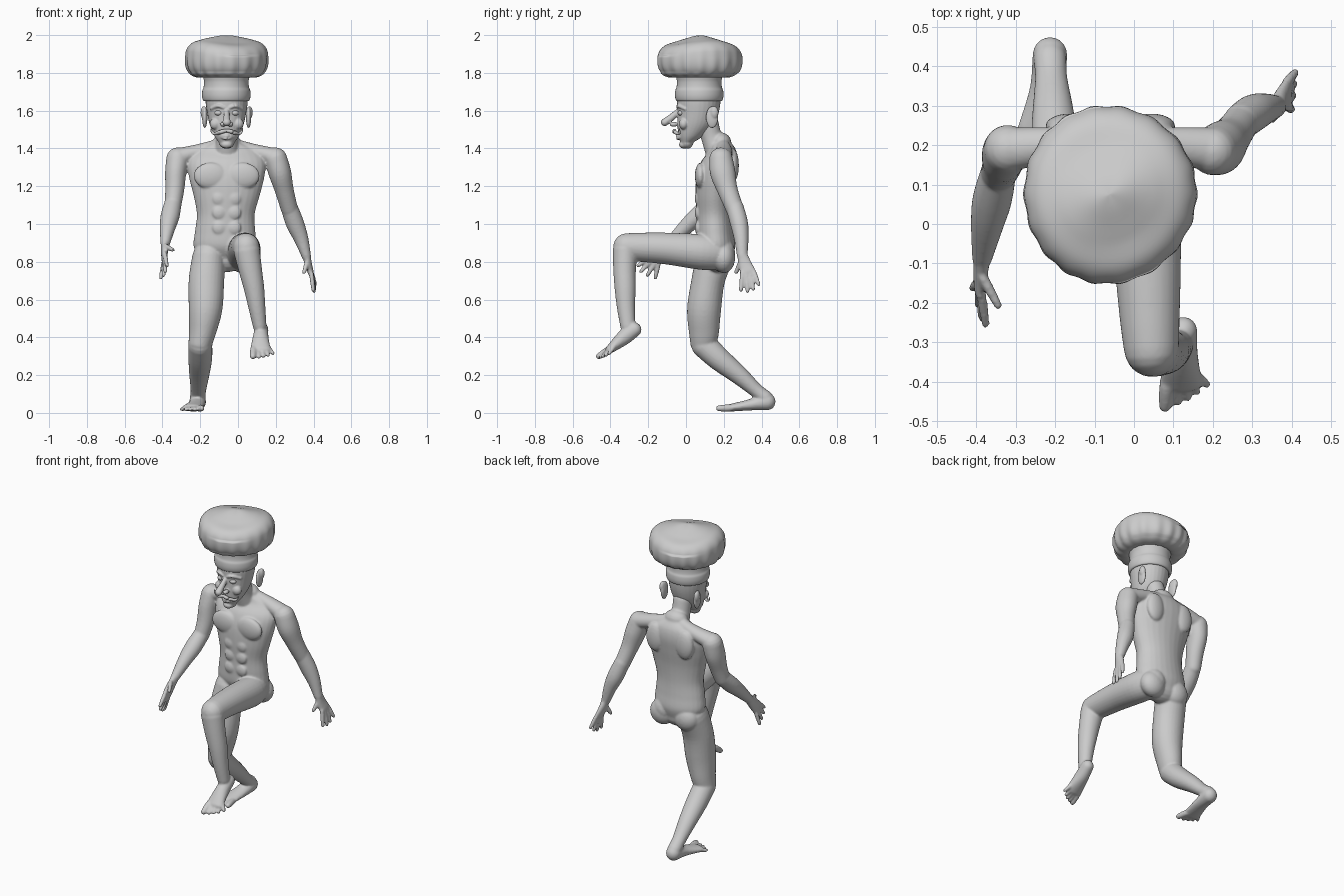
import bpy, bmesh, math
from mathutils import Vector, Matrix

CX = -0.06  # centre line of torso and head


def spline(path, steps=5):
    pts = [Vector(p) for p in path]
    out = []
    for i in range(len(pts) - 1):
        p0, p1, p2 = pts[max(i - 1, 0)], pts[i], pts[i + 1]
        p3 = pts[min(i + 2, len(pts) - 1)]
        for k in range(steps):
            t = k / steps
            out.append(0.5 * (2 * p1 + (p2 - p0) * t + (2 * p0 - 5 * p1 + 4 * p2 - p3) * t * t
                              + (3 * p1 - p0 - 3 * p2 + p3) * t ** 3))
    return out + [pts[-1]]


def loft(bm, path, flat=False, cap=1.0, segs=28):
    """Skin elliptical rings (x, y, z, rx, ry) along a smooth path with rounded ends."""
    pts = spline(path)
    rings = []
    n = len(pts)
    for i, p in enumerate(pts):
        c = Vector(p[:3])
        t = Vector(pts[min(i + 1, n - 1)][:3]) - Vector(pts[max(i - 1, 0)][:3])
        t = Vector((0, 0, 1)) if flat else t.normalized()
        ref = Vector((1, 0, 0)) if abs(t.x) < 0.9 else Vector((0, 1, 0))
        u = (ref - t * ref.dot(t)).normalized()
        rings.append((c, t, u, t.cross(u), max(p[3], .001), max(p[4], .001)))

    def end(ring, sign):
        c, t, u, v, a, b = ring
        r = min(a, b) * cap
        angs = [math.radians(d) for d in (20, 40, 60, 77, 88)]
        return [(c + t * sign * r * math.sin(w), t, u, v, a * math.cos(w), b * math.cos(w)) for w in angs]
    if cap:
        rings = end(rings[0], -1)[::-1] + rings + end(rings[-1], 1)
    loops = []
    for c, t, u, v, a, b in rings:
        loops.append([bm.verts.new(c + u * a * math.cos(w) + v * b * math.sin(w))
                      for w in (2 * math.pi * k / segs for k in range(segs))])
    faces = [bm.faces.new(loops[0][::-1]), bm.faces.new(loops[-1])]
    for l0, l1 in zip(loops, loops[1:]):
        for k in range(segs):
            j = (k + 1) % segs
            faces.append(bm.faces.new((l0[k], l0[j], l1[j], l1[k])))
    bmesh.ops.recalc_face_normals(bm, faces=faces)


def ball(bm, c, r):
    m = Matrix.Translation(c) @ Matrix.Diagonal((*r, 1))
    bmesh.ops.create_uvsphere(bm, u_segments=24, v_segments=14, radius=1, matrix=m)


def digits(bm, a, b, tips, r):
    """Fingers or toes fanned between root points a and b."""
    a, b = Vector(a), Vector(b)
    for i, tip in enumerate(tips):
        root, tip = a.lerp(b, i / (len(tips) - 1)), Vector(tip)
        k = r[i] if isinstance(r, (list, tuple)) else r
        e = tip - (tip - root).normalized() * k * .85
        m = root.lerp(e, .5)
        loft(bm, [(*root, k, k), (*m, k, k), (*e, k * .85, k * .85)], segs=14)


def finish(name, bm, voxel=0, smooth=0):
    me = bpy.data.meshes.new(name)
    bm.to_mesh(me)
    bm.free()
    ob = bpy.data.objects.new(name, me)
    bpy.context.collection.objects.link(ob)
    bpy.context.view_layer.objects.active = ob
    if voxel:
        mod = ob.modifiers.new("merge", 'REMESH')
        mod.mode, mod.voxel_size = 'VOXEL', voxel
        bpy.ops.object.modifier_apply(modifier=mod.name)
    if smooth:
        mod = ob.modifiers.new("soften", 'SMOOTH')
        mod.factor, mod.iterations = .5, smooth
        bpy.ops.object.modifier_apply(modifier=mod.name)
    for p in ob.data.polygons:
        p.use_smooth = True
    return ob


# Torso with chest, belly, back and seat muscles
bm = bmesh.new()
loft(bm, [(-.07, .17, .82, .13, .075), (-.07, .16, .88, .165, .10), (-.068, .153, .96, .16, .098),
          (-.065, .15, 1.05, .153, .095), (CX, .15, 1.15, .175, .10), (CX, .16, 1.25, .20, .105),
          (CX, .177, 1.33, .205, .097), (CX, .195, 1.39, .165, .07), (CX, .185, 1.43, .075, .055)], flat=True)
loft(bm, [(CX, .16, 1.39, .065, .06), (CX, .135, 1.46, .055, .055), (CX, .115, 1.53, .058, .058)])
for s in (-1, 1):
    ball(bm, (CX + s * .085, .077, 1.255), (.09, .03, .07))
    ball(bm, (CX + s * .105, .248, 1.31), (.06, .032, .09))
    ball(bm, (CX + s * .085, .20, .82), (.08, .06, .08))
    loft(bm, [(CX + s * .03, .195, 1.415, .035, .04), (CX + s * .14, .2, 1.385, .045, .04),
              (CX + s * .25, .19, 1.355, .055, .048)])
    for z in (.98, 1.06, 1.135):
        ball(bm, (CX + s * .04, .062, z), (.036, .015, .036))

# Arms and hands
loft(bm, [(.20, .185, 1.345, .06, .062), (.222, .195, 1.27, .06, .067),
          (.245, .22, 1.18, .05, .054), (.272, .258, 1.08, .045, .047)])
loft(bm, [(.27, .258, 1.09, .045, .047), (.303, .282, 1.0, .048, .047),
          (.335, .293, .92, .038, .038), (.362, .298, .83, .025, .028)])
loft(bm, [(.364, .30, .83, .022, .028), (.372, .312, .79, .019, .035), (.385, .328, .745, .016, .042)])
digits(bm, (.388, .298, .74), (.388, .36, .745),
       [(.40, .29, .64), (.405, .327, .634), (.407, .358, .645), (.412, .388, .67)], .0125)
digits(bm, (.368, .297, .80), (.366, .29, .80), [(.347, .26, .735)] * 2, .0125)
loft(bm, [(-.32, .19, 1.345, .06, .062), (-.33, .175, 1.27, .056, .066),
          (-.335, .15, 1.18, .05, .054), (-.345, .125, 1.10, .045, .047)])
loft(bm, [(-.345, .125, 1.105, .046, .047), (-.36, .06, 1.04, .05, .048),
          (-.372, 0, .985, .042, .041), (-.385, -.085, .90, .026, .028)])
loft(bm, [(-.386, -.09, .895, .022, .028), (-.389, -.12, .86, .019, .035), (-.39, -.16, .82, .016, .042)])
digits(bm, (-.386, -.185, .835), (-.394, -.145, .79),
       [(-.375, -.262, .772), (-.385, -.245, .742), (-.395, -.21, .72), (-.411, -.165, .705)], .0125)
digits(bm, (-.385, -.13, .88), (-.384, -.135, .885), [(-.34, -.215, .86)] * 2, .0125)

# Raised leg and foot
loft(bm, [(.01, .18, .845, .08, .09), (.03, .08, .852, .088, .094), (.035, -.1, .87, .084, .084),
          (.04, -.24, .877, .076, .077), (.044, -.315, .878, .07, .073)])
loft(bm, [(.046, -.322, .86, .07, .066), (.065, -.325, .76, .062, .06), (.085, -.322, .66, .054, .056),
          (.10, -.318, .56, .045, .048), (.115, -.308, .46, .036, .04)])
loft(bm, [(.125, -.272, .442, .036, .038), (.12, -.33, .398, .042, .04), (.119, -.405, .335, .055, .022)])
digits(bm, (.083, -.41, .335), (.162, -.385, .345),
       [(.078, -.475, .29), (.112, -.46, .29), (.138, -.448, .293), (.163, -.432, .298), (.19, -.412, .308)],
       (.019, .013, .013, .012, .012))

# Standing leg and foot
loft(bm, [(-.155, .15, .82, .088, .098), (-.167, .117, .70, .094, .088), (-.172, .096, .55, .089, .09),
          (-.188, .095, .43, .072, .08), (-.20, .092, .37, .063, .07)])
loft(bm, [(-.20, .095, .36, .064, .068), (-.20, .175, .285, .063, .062), (-.205, .28, .20, .053, .05),
          (-.21, .37, .12, .041, .038), (-.213, .42, .08, .042, .04)])
loft(bm, [(-.213, .43, .06, .044, .046), (-.22, .34, .043, .045, .03), (-.242, .235, .027, .055, .02)])
digits(bm, (-.205, .235, .026), (-.28, .245, .024),
       [(-.19, .158, .024), (-.228, .165, .018), (-.255, .177, .018), (-.28, .192, .018), (-.305, .21, .018)],
       (.019, .013, .013, .012, .012))
finish("body", bm, .006, 6)

# Head with nose, ears, brows, cheeks and lips
bm = bmesh.new()
loft(bm, [(CX, .005, 1.432, .042, .034), (CX, .025, 1.465, .065, .065), (CX, .05, 1.52, .088, .095),
          (CX, .063, 1.58, .102, .108), (CX, .068, 1.65, .112, .115), (CX, .07, 1.72, .11, .112)], flat=True)
loft(bm, [(CX, -.035, 1.605, .013, .012), (CX, -.07, 1.57, .016, .018), (CX, -.113, 1.538, .022, .02)])
for z in (1.452, 1.467):
    loft(bm, [(CX - .04, -.018, 1.465, .005, .005), (CX, -.045, z, .009, .008),
              (CX + .04, -.018, 1.465, .005, .005)], segs=14)
ball(bm, (CX, -.015, 1.42), (.03, .022, .02))
for s in (-1, 1):
    ball(bm, (CX + s * .02, -.065, 1.528), (.015, .022, .013))
    ball(bm, (CX + s * .06, -.012, 1.53), (.03, .025, .03))
    ball(bm, (CX + s * .116, .138, 1.565), (.014, .033, .058))
    ball(bm, (CX + s * .122, .15, 1.59), (.016, .022, .034))
    loft(bm, [(CX + s * .015, -.043, 1.615, .008, .008), (CX + s * .045, -.04, 1.625, .01, .009),
              (CX + s * .082, -.005, 1.61, .008, .008)], segs=14)
finish("head", bm, .0045, 3)

# Eyes and moustache halves
for s, side in ((-1, "right"), (1, "left")):
    bm = bmesh.new()
    ball(bm, (CX + s * .042, -.026, 1.588), (.022, .018, .015))
    finish(side + "_eye", bm)
    bm = bmesh.new()
    loft(bm, [(CX, -.06, 1.495, .008, .009), (CX + s * .03, -.06, 1.488, .012, .011),
              (CX + s * .062, -.04, 1.478, .009, .008), (CX + s * .078, -.035, 1.488, .006, .006),
              (CX + s * .085, -.035, 1.505, .002, .002)], segs=14)
    finish(side + "_moustache", bm)

# Hat band
HX, HY = -.062, .07
bm = bmesh.new()
loft(bm, [(HX, HY, z, r, r) for z, r in ((1.655, .10), (1.652, .12), (1.675, .128), (1.705, .127),
                                         (1.725, .12), (1.755, .118), (1.79, .122), (1.82, .10))],
     flat=True, cap=0, segs=48)
finish("hat_band", bm)

# Puffed hat top with gathered pleats and a rumpled crown
bm = bmesh.new()
loft(bm, [(HX, HY, z, r, r) for z, r in ((1.80, .09), (1.775, .13), (1.785, .18), (1.82, .21), (1.87, .219),
                                         (1.92, .21), (1.96, .175), (1.98, .12), (1.984, .06), (1.985, .001))],
     flat=True, cap=0, segs=144)
for v in bm.verts:
    dx, dy = v.co.x - HX, v.co.y - HY
    a, r = math.atan2(dy, dx), math.hypot(dx, dy)
    low = min(1, max(0, (1.95 - v.co.z) / .13))
    k = 1 + .018 * low * math.cos(18 * a + .6 * math.sin(3 * a)) + .012 * math.sin(3 * a + 1)
    v.co.x, v.co.y = HX + dx * k, HY + .005 * (v.co.z > 1.8) + dy * k * 1.03
    if v.co.z > 1.9:
        v.co.z += .012 * math.sin(2 * a + .8) * min(1, r / .12) + .012 * math.cos(r * 22) * (v.co.z - 1.9) / .08
finish("hat_puff", bm)
